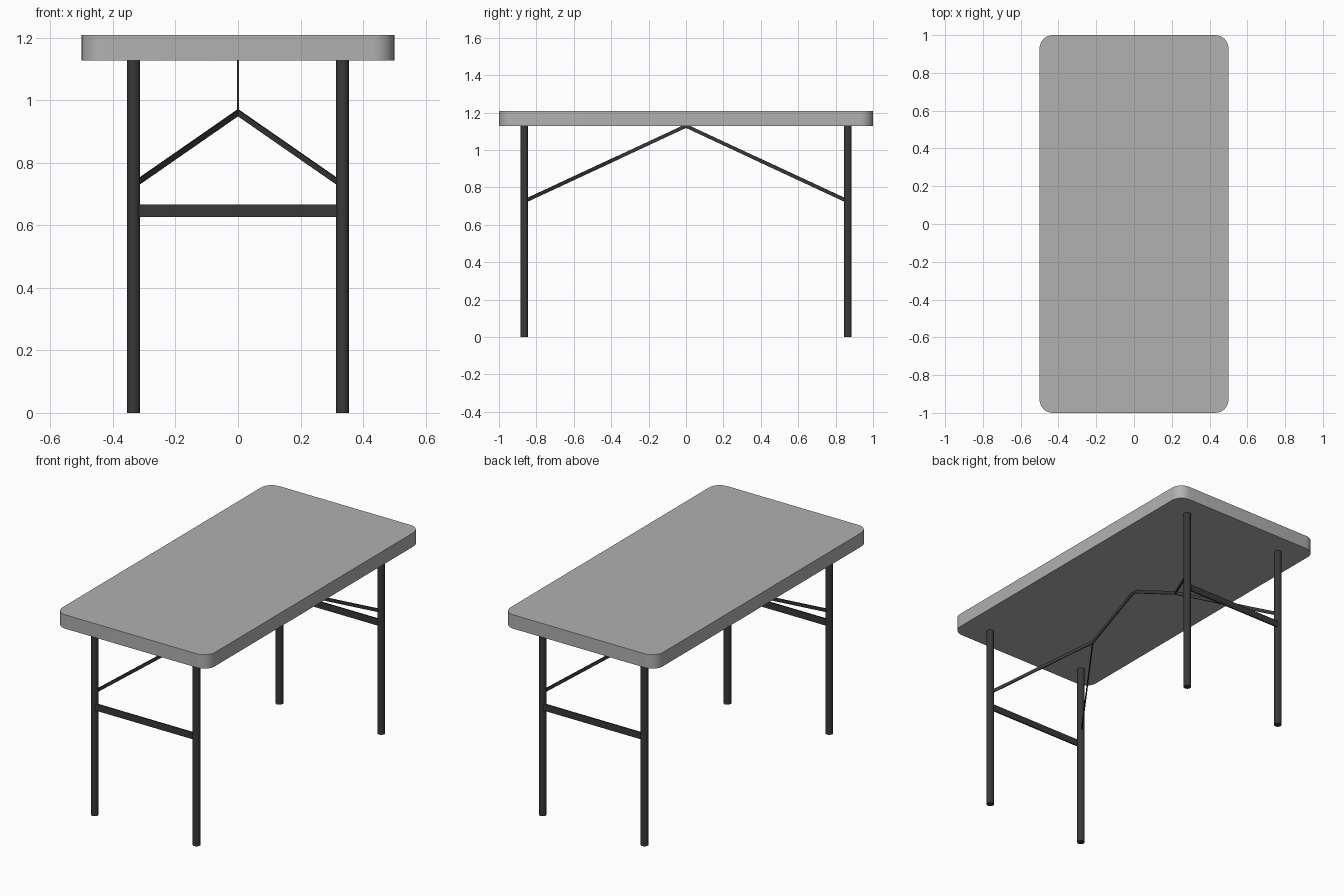
import bpy, bmesh
from mathutils import Vector

if "Cube" in bpy.data.objects:
    bpy.data.objects.remove(bpy.data.objects["Cube"])


def material(name, value):
    m = bpy.data.materials.new(name)
    m.diffuse_color = (value, value, value, 1)
    m.use_nodes = True
    m.node_tree.nodes["Principled BSDF"].inputs["Base Color"].default_value = m.diffuse_color
    return m


dark = material("dark_metal", 0.04)
grey = material("mid_grey", 0.44)
TOP_Z, TOP_H, LEG_X, LEG_Y, R = 1.127, 0.082, 0.334, 0.865, 0.021


def finish(name, bm, mat):
    me = bpy.data.meshes.new(name)
    bm.to_mesh(me)
    bm.free()
    ob = bpy.data.objects.new(name, me)
    bpy.context.collection.objects.link(ob)
    me.materials.append(mat)
    bpy.ops.object.select_all(action='DESELECT')
    bpy.context.view_layer.objects.active = ob
    ob.select_set(True)
    bpy.ops.object.shade_smooth_by_angle(angle=0.6)


def place(bm, a, b, axis):
    d = Vector(b) - Vector(a)
    m = d.to_track_quat(axis, 'Z' if axis == 'Y' else 'Y').to_matrix().to_4x4()
    m.translation = (Vector(a) + Vector(b)) / 2
    bm.transform(m)


def tube(name, a, b, r):
    bm = bmesh.new()
    length = (Vector(b) - Vector(a)).length
    bmesh.ops.create_cone(bm, cap_ends=True, segments=24, radius1=r, radius2=r, depth=length)
    place(bm, a, b, 'Z')
    finish(name, bm, dark)


def strip(name, a, b, thick=0.006, height=0.019):
    bm = bmesh.new()
    bmesh.ops.create_cube(bm, size=1)
    bmesh.ops.scale(bm, vec=(thick, (Vector(b) - Vector(a)).length, height), verts=bm.verts)
    place(bm, a, b, 'Y')
    finish(name, bm, dark)


# Rounded tabletop slab
bm = bmesh.new()
bmesh.ops.create_cube(bm, size=1)
bmesh.ops.scale(bm, vec=(1, 2, TOP_H), verts=bm.verts)
bmesh.ops.translate(bm, vec=(0, 0, TOP_Z + TOP_H / 2), verts=bm.verts)
uprights = [e for e in bm.edges if abs(e.verts[0].co.z - e.verts[1].co.z) > 0.01]
bmesh.ops.bevel(bm, geom=uprights, offset=0.07, segments=8, profile=0.5, affect='EDGES')
finish("tabletop", bm, grey)

for end, sy in (("front", -1), ("back", 1)):
    y = sy * LEG_Y
    # Junction where the forked brace meets the central one
    joint = (0, sy * 0.361, 0.96)
    for side, sx in (("left", -1), ("right", 1)):
        x = sx * LEG_X
        tube(f"{end}_{side}_leg", (x, y, 0), (x, y, TOP_Z + 0.005), R)
        strip(f"{end}_{side}_brace", (sx * 0.33, sy * 0.853, 0.731), joint)
    # Flat crossbar on the outer side of the legs
    yb = sy * 0.877
    strip(f"{end}_crossbar", (-0.317, yb, 0.647), (0.317, yb, 0.647), 0.008, 0.04)
    # Central brace up to the tabletop underside
    strip(f"{end}_center_brace", joint, (0, 0, TOP_Z + 0.001))
